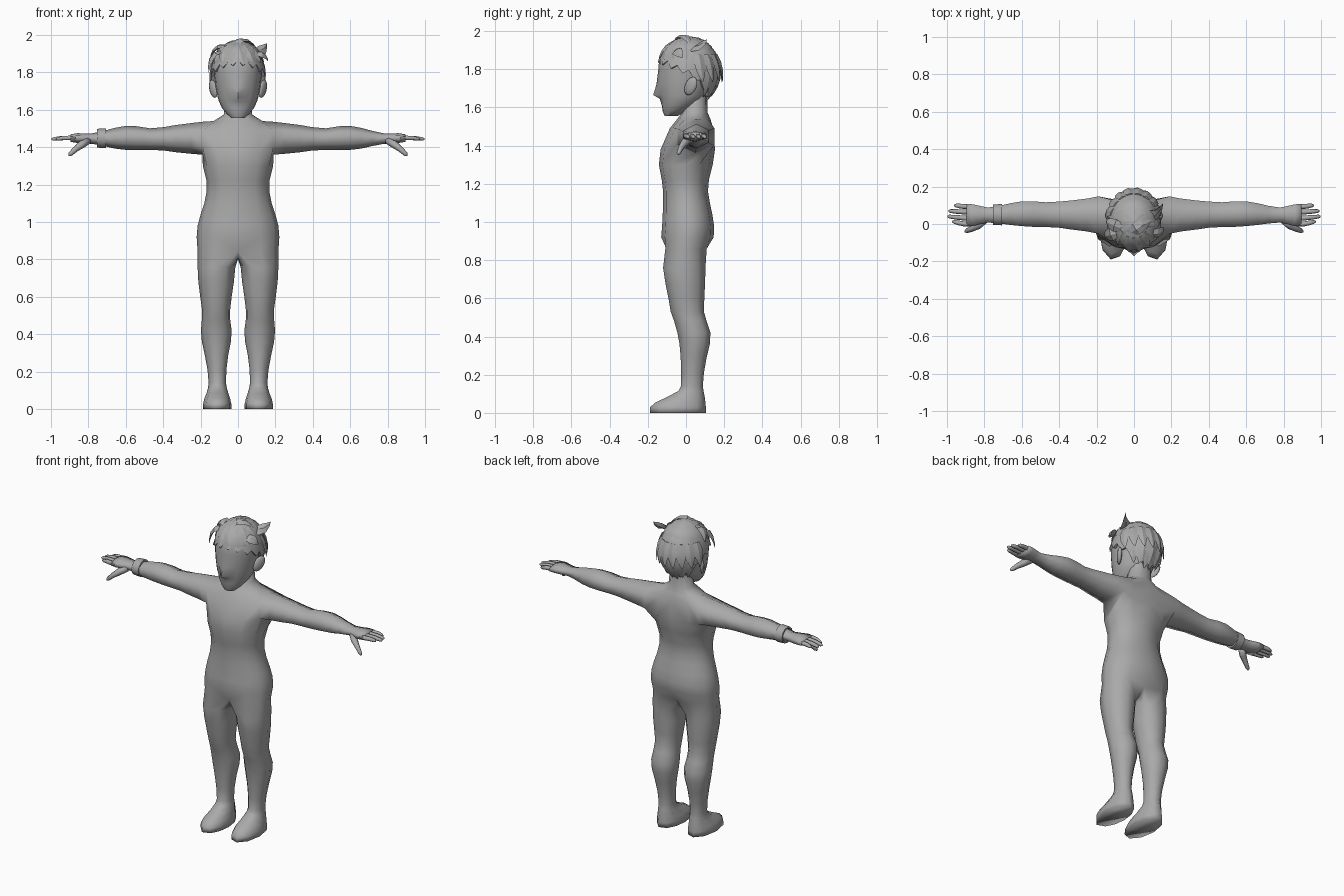
import bpy, bmesh, math
from mathutils import Vector

if "Cube" in bpy.data.objects:
    bpy.data.objects.remove(bpy.data.objects["Cube"])

grey = bpy.data.materials.new("plain_grey")
grey.diffuse_color = (0.4, 0.4, 0.4, 1)
grey.use_nodes = True
grey.node_tree.nodes["Principled BSDF"].inputs["Base Color"].default_value = grey.diffuse_color


def finish(name, bm, mirror=False, angle=180):
    """Turn a bmesh into a smooth-shaded object, optionally mirrored across x."""
    if mirror:
        bmesh.ops.mirror(bm, geom=bm.verts[:] + bm.edges[:] + bm.faces[:],
                         axis='X', merge_dist=0.0005)
        bmesh.ops.remove_doubles(bm, verts=bm.verts, dist=0.0005)
    bmesh.ops.recalc_face_normals(bm, faces=bm.faces)
    me = bpy.data.meshes.new(name)
    bm.to_mesh(me)
    bm.free()
    me.materials.append(grey)
    ob = bpy.data.objects.new(name, me)
    bpy.context.collection.objects.link(ob)
    bpy.ops.object.select_all(action='DESELECT')
    ob.select_set(True)
    bpy.context.view_layer.objects.active = ob
    bpy.ops.object.shade_smooth_by_angle(angle=math.radians(angle))
    return ob


def verts(bm, pts):
    return [bm.verts.new(p) for p in pts]


def bridge(bm, a, b, closed=True, skip=()):
    n = len(a)
    for i in range(n if closed else n - 1):
        if i not in skip:
            j = (i + 1) % n
            bm.faces.new((a[i], a[j], b[j], b[i]))


def half_ring(z, w, y0, y1, n=7, power=0.85):
    """Half an oval from front centre round the +x side to back centre."""
    pts = []
    for i in range(n):
        a = math.radians(-90 + 180 * i / (n - 1))
        c = max(0.0, math.cos(a)) if 0 < i < n - 1 else 0.0
        pts.append((w * c ** power, (y0 + y1) / 2 + (y1 - y0) / 2 * math.sin(a), z))
    return pts


def tube(bm, path, widths, sides=6, flat=1.0, up=Vector((0, 0, 1))):
    """Tapered tube along a path; flat squashes it along the up direction."""
    path = [Vector(p) for p in path]
    rings = []
    for i, p in enumerate(path):
        t = (path[min(i + 1, len(path) - 1)] - path[max(i - 1, 0)]).normalized()
        s = t.cross(up).normalized()
        u = s.cross(t)
        rings.append(verts(bm, [p + widths[i] * (s * math.cos(a) + u * flat * math.sin(a))
                                for a in (math.tau * k / sides for k in range(sides))]))
    for a, b in zip(rings, rings[1:]):
        bridge(bm, a, b)
    bm.faces.new(rings[0])
    bm.faces.new(rings[-1])


# ---- body: torso, legs, feet and arms in one mirrored skin ----
bm = bmesh.new()
torso = [  # z, half width, front y, back y (hips up to neck)
    (0.86, .217, -.125, .125), (0.92, .221, -.13, .145), (0.98, .216, -.125, .147),
    (1.04, .200, -.122, .138), (1.10, .180, -.12, .125), (1.16, .168, -.12, .115),
    (1.22, .168, -.127, .12), (1.30, .188, -.142, .14), (1.38, .205, -.133, .152),
    (1.49, .190, -.085, .142), (1.54, .130, -.045, .128), (1.575, .076, -.02, .112),
    (1.66, .066, -.01, .112)]
trings = [verts(bm, half_ring(*r)) for r in torso]
for k, (a, b) in enumerate(zip(trings, trings[1:])):
    bridge(bm, a, b, closed=False, skip=(2, 3) if k == 8 else ())

arm = [  # x, y centre, y half, z centre, z half
    (.19, .048, .100, 1.448, .088), (.25, .048, .088, 1.447, .082),
    (.33, .048, .078, 1.446, .073), (.40, .05, .070, 1.445, .062),
    (.47, .05, .066, 1.443, .058), (.54, .053, .068, 1.448, .064),
    (.60, .055, .066, 1.450, .064), (.66, .053, .058, 1.448, .055),
    (.72, .050, .047, 1.447, .040), (.78, .048, .040, 1.446, .028),
    (.82, .048, .048, 1.447, .027), (.86, .047, .058, 1.449, .026),
    (.895, .048, .060, 1.449, .020)]


def arm_ring(x, yc, yh, zc, zh):
    shape = ((-1, .5), (0, 1), (1, .5), (1, -.5), (0, -1), (-1, -.5))
    return [(x, yc + yh * u, zc + zh * v) for u, v in shape]


# shoulder opening becomes the first arm ring
prev = trings[9][2:5] + trings[8][4:1:-1]
for v, p in zip(prev, arm_ring(*arm[0])):
    v.co = p
for r in arm[1:]:
    ring = verts(bm, arm_ring(*r))
    bridge(bm, prev, ring)
    prev = ring
bm.faces.new(prev)

# crotch arc, then leg and foot rings
hip = trings[0]
for i, dy in ((0, .03), (6, -.03)):
    hip[i].co.y += dy
    hip[i].co.z = .845
prev = hip + verts(bm, [(0, .055, .81), (0, 0, .802), (0, -.055, .81)])
leg = [  # z, inner x, outer x, front y, back y
    (.76, .014, .216, -.12, .102), (.68, .022, .212, -.108, .10),
    (.60, .034, .202, -.092, .096), (.53, .042, .192, -.08, .094),
    (.48, .042, .193, -.062, .108), (.42, .034, .198, -.045, .128),
    (.36, .038, .193, -.034, .125), (.29, .052, .178, -.028, .108),
    (.21, .062, .163, -.025, .094), (.14, .064, .157, -.026, .088),
    (.115, .060, .160, -.04, .092), (.085, .052, .168, -.095, .098),
    (.055, .042, .180, -.16, .102), (.03, .036, .186, -.188, .104),
    (0, .036, .186, -.19, .104)]
angles = [math.radians(a) for a in [-120 + 40 * i for i in range(7)] + [150, 180, 210]]
for z, x0, x1, y0, y1 in leg:
    ring = verts(bm, [((x0 + x1) / 2 + (x1 - x0) / 2 * math.cos(a),
                       (y0 + y1) / 2 + (y1 - y0) / 2 * math.sin(a) * 1.015, z) for a in angles])
    bridge(bm, prev, ring)
    prev = ring
sole = bm.faces.new(prev)
bmesh.ops.split_edges(bm, edges=sole.edges[:])
finish("body", bm, mirror=True)

# ---- fingers and thumbs ----
bm = bmesh.new()
for y0, y1, tip in ((-.001, .012, .972), (.031, .040, .998), (.064, .069, .992), (.093, .099, .962)):
    tube(bm, [(.87, y0, 1.449), (.90, y0, 1.450), ((.9 + tip) / 2, (y0 + y1) / 2, 1.449),
              (tip - .01, y1, 1.444), (tip, y1, 1.443)], [.013, .0135, .0125, .010, .004])
tube(bm, [(.80, .02, 1.437), (.835, -.008, 1.415), (.868, -.026, 1.39), (.897, -.038, 1.363),
          (.904, -.041, 1.355)], [.020, .021, .016, .012, .005])
finish("fingers", bm, mirror=True)

# ---- wrist band on one arm ----
bm = bmesh.new()
rows = [verts(bm, [(x, .05 + r * math.cos(a), 1.448 + r * .93 * math.sin(a))
                   for a in (math.tau * k / 12 for k in range(12))])
        for x, r in ((-.755, .044), (-.755, .054), (-.705, .057), (-.705, .044))]
for a, b in zip(rows, rows[1:] + rows[:1]):
    bridge(bm, a, b)
finish("wrist_band", bm, angle=40)

# ---- head with a pointed nose ----
bm = bmesh.new()
head = [  # z, half width, front y, back y, nose push
    (1.555, .035, -.112, -.045, 0), (1.58, .062, -.122, .0, 0), (1.61, .086, -.127, .05, 0),
    (1.645, .102, -.132, .09, .005), (1.665, .108, -.138, .105, .034), (1.72, .119, -.143, .13, .012),
    (1.80, .129, -.145, .15, 0), (1.86, .130, -.14, .155, 0), (1.92, .11, -.11, .135, 0),
    (1.955, .06, -.06, .09, 0)]
prev = None
for z, w, y0, y1, nose in head:
    ring = verts(bm, half_ring(z, w, y0, y1, 11, 0.95))
    ring[0].co.y -= nose
    if prev:
        bridge(bm, prev, ring, closed=False)
    else:
        bm.faces.new(ring)
    prev = ring
bm.faces.new(prev)
finish("head", bm, mirror=True, angle=50)

# ---- ears ----
bm = bmesh.new()
bmesh.ops.create_uvsphere(bm, u_segments=10, v_segments=7, radius=1)
for v in bm.verts:
    x, y, z = v.co
    v.co = (.132 + .016 * x + .016 * y + .008 * z, .025 + .032 * y + .012 * z, 1.712 + .048 * z)
finish("ears", bm, mirror=True)

# ---- hair cap with a jagged hairline ----
C, R = Vector((0, .015, 1.79)), Vector((.143, .165, .183))


def scalp(a, phi, s=1.0):
    """Point on the scalp: a is measured from the front, phi is elevation."""
    return C + s * Vector((R.x * math.sin(a) * math.cos(phi),
                           -R.y * math.cos(a) * math.cos(phi), R.z * math.sin(phi)))


bm = bmesh.new()
N, ROWS = 32, 7
rows = []
for k in range(-1, ROWS):
    pts = []
    for i in range(N):
        a = math.tau * i / N
        back = (1 - math.cos(a)) / 2
        line = 1.865 - .07 * min(1, back * 2) - .13 * max(0, back * 2 - 1) - .03 * (i % 2)
        phi0 = math.asin((line - C.z) / R.z)
        t = max(k, 0) / ROWS
        grow = .88 if k < 0 else 1.0 + (.04 * (i % 2) if k == 0 else .012 * (i % 4 == 0))
        pts.append(scalp(a, phi0 + (math.pi / 2 - phi0) * t, grow))
    rows.append(verts(bm, pts))
for a, b in zip(rows, rows[1:]):
    bridge(bm, a, b)
crown = bm.verts.new(scalp(0, math.pi / 2))
for i in range(N):
    bm.faces.new((rows[-1][i], rows[-1][(i + 1) % N], crown))
finish("hair_cap", bm, angle=35)

# ---- hair locks ----
bm = bmesh.new()


def lock(root, mid, tip, w):
    root, mid, tip = Vector(root), Vector(mid), Vector(tip)
    path = [root * (1 - t) ** 2 + mid * 2 * t * (1 - t) + tip * t * t for t in (0, .3, .6, .85, 1)]
    tube(bm, path, [w * .7, w, w * .8, w * .4, w * .03], 4, .3, (mid - C).normalized())


for deg in range(110, 251, 20):  # row hanging over the nape
    a = math.radians(deg)
    lock(scalp(a, .5), scalp(a, .1, 1.09), scalp(a + .08, -.28, 1.12), .032)
for deg in range(130, 231, 25):  # lower row at the nape
    a = math.radians(deg)
    lock(scalp(a, 0, .97), scalp(a, -.35, 1.04), scalp(a, -.82, 1.02), .03)
for deg in range(-75, 76, 25):  # fringe over the brow
    a = math.radians(deg)
    lock(scalp(a, 1.0, .98), scalp(a + .1, .65, 1.06), scalp(a + .2, .32, 1.03), .032)
lock((-.02, -.05, 1.945), (.03, -.01, 2.01), (.10, .02, 1.93), .035)   # crown tuft
lock((.08, .03, 1.91), (.13, .06, 1.90), (.155, .11, 1.955), .035)     # side spike
lock((.10, -.05, 1.90), (.15, -.05, 1.90), (.16, -.02, 1.86), .03)
lock((-.09, -.05, 1.91), (-.15, -.06, 1.91), (-.157, -.07, 1.80), .035)
lock((-.07, -.02, 1.94), (-.13, .0, 1.95), (-.15, .02, 1.87), .035)
finish("hair_locks", bm, angle=30)
